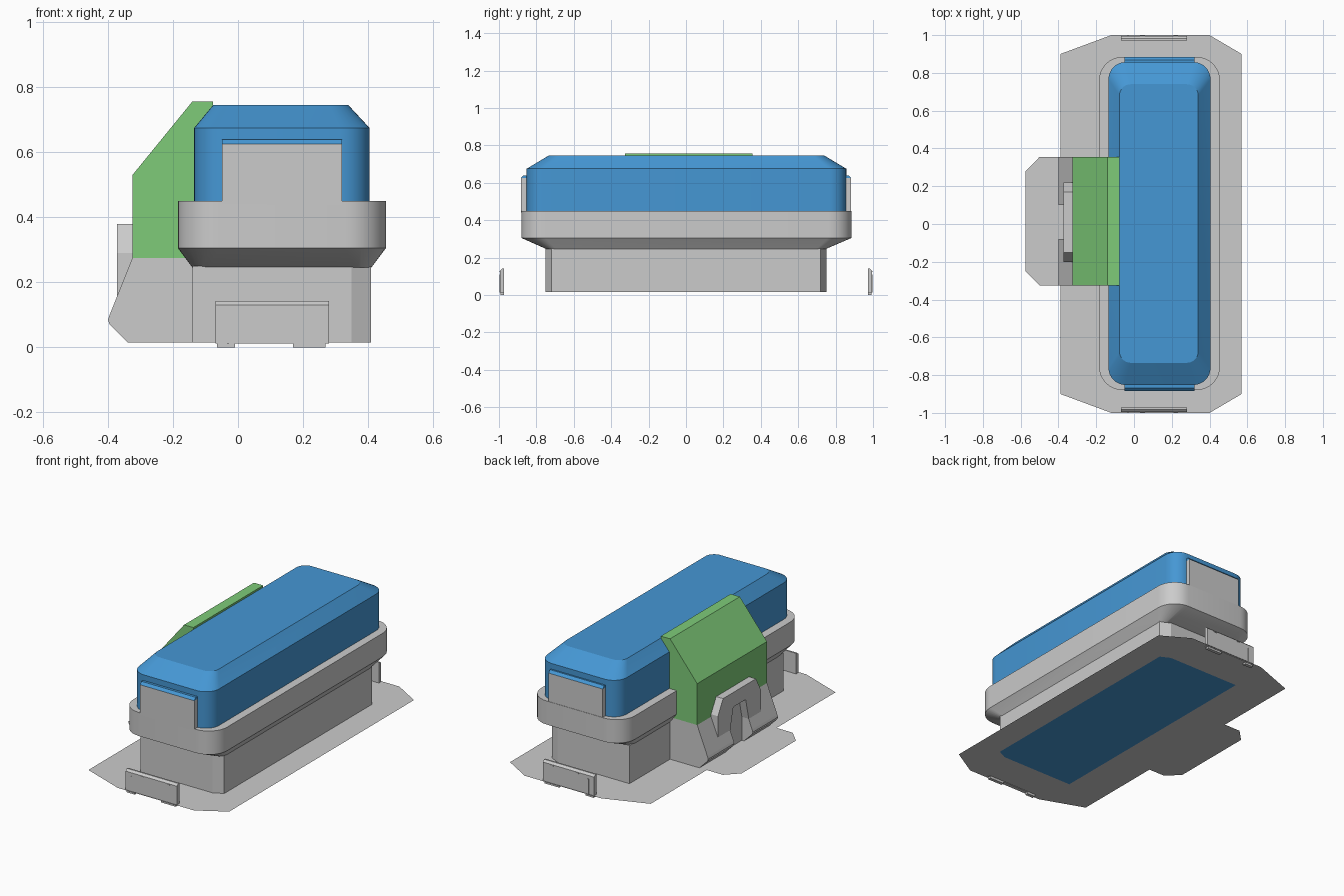
import bpy, bmesh, math

if "Cube" in bpy.data.objects:
    bpy.data.objects.remove(bpy.data.objects["Cube"])


def material(name, color):
    m = bpy.data.materials.new(name)
    m.diffuse_color = color
    m.use_nodes = True
    m.node_tree.nodes["Principled BSDF"].inputs["Base Color"].default_value = m.diffuse_color
    return m


BLUE = material("blue", (0.06, 0.31, 0.66, 1))
GREEN = material("green", (0.21, 0.6, 0.19, 1))


def finish(bm, name, mat=None, smooth=False):
    bmesh.ops.recalc_face_normals(bm, faces=bm.faces)
    me = bpy.data.meshes.new(name)
    bm.to_mesh(me)
    bm.free()
    ob = bpy.data.objects.new(name, me)
    bpy.context.collection.objects.link(ob)
    if mat:
        me.materials.append(mat)
    if smooth:
        bpy.ops.object.select_all(action='DESELECT')
        ob.select_set(True)
        bpy.context.view_layer.objects.active = ob
        bpy.ops.object.shade_smooth_by_angle(angle=math.radians(25))
    return ob


def loft(name, rings, mat=None, smooth=False):
    """Closed solid through rings of equal point count."""
    bm = bmesh.new()
    loops = [[bm.verts.new(p) for p in ring] for ring in rings]
    n = len(loops[0])
    for a, b in zip(loops, loops[1:]):
        for i in range(n):
            j = (i + 1) % n
            bm.faces.new((a[i], a[j], b[j], b[i]))
    bm.faces.new(loops[0])
    bm.faces.new(loops[-1])
    return finish(bm, name, mat, smooth)


def sheet(name, pts, z, mat=None):
    bm = bmesh.new()
    bm.faces.new([bm.verts.new((x, y, z)) for x, y in pts])
    return finish(bm, name, mat)


def prism_y(name, profile, y0, y1, mat=None):
    return loft(name, [[(x, y, z) for x, z in profile] for y in (y0, y1)], mat)


def prism_x(name, profile, x0, x1, mat=None):
    return loft(name, [[(x, y, z) for y, z in profile] for x in (x0, x1)], mat)


def box(name, x0, x1, y0, y1, z0, z1, mat=None):
    return prism_y(name, [(x0, z0), (x1, z0), (x1, z1), (x0, z1)], y0, y1, mat)


def round_rect(x0, x1, y0, y1, r, z, seg=8):
    pts = []
    for k, (cx, cy) in enumerate([(x1 - r, y1 - r), (x0 + r, y1 - r),
                                  (x0 + r, y0 + r), (x1 - r, y0 + r)]):
        for i in range(seg + 1):
            a = math.pi / 2 * (k + i / seg)
            pts.append((cx + r * math.cos(a), cy + r * math.sin(a), z))
    return pts


# Thin ground plate with side tab, and the blue footprint under it
sheet("ground_plate", [(0.57, -0.9), (0.57, 0.9), (0.40, 1), (-0.12, 1),
                       (-0.39, 0.9), (-0.39, 0.355), (-0.50, 0.355),
                       (-0.575, 0.28), (-0.575, -0.25), (-0.50, -0.325),
                       (-0.39, -0.325), (-0.39, -0.9), (-0.12, -1), (0.40, -1)], 0.015)
foot = [(0.41, -0.72), (0.41, 0.72), (0.35, 0.75), (-0.14, 0.75),
        (-0.14, -0.75), (0.35, -0.75)]
sheet("footprint", foot, 0.012, BLUE)

# Lower wall, flared band and blue upper body
loft("lower_wall", [[(x, y, z) for x, y in foot] for z in (0.015, 0.25)])
loft("body_band", [round_rect(-0.14, 0.41, -0.745, 0.745, 0.05, 0.245),
                   round_rect(-0.185, 0.455, -0.88, 0.885, 0.125, 0.305),
                   round_rect(-0.185, 0.455, -0.88, 0.885, 0.125, 0.45)], smooth=True)
loft("upper_body", [round_rect(-0.135, 0.405, -0.852, 0.857, 0.09, 0.44),
                    round_rect(-0.135, 0.405, -0.852, 0.857, 0.09, 0.675),
                    round_rect(-0.077, 0.34, -0.735, 0.74, 0.06, 0.745)],
     BLUE, smooth=True)

# End plates with blue caps, and the ground clips beyond them
for s, end in ((-1, "front"), (1, "back")):
    prism_x(end + "_end_plate", [(s * 0.84, 0.44), (s * 0.883, 0.44),
                                 (s * 0.883, 0.625), (s * 0.84, 0.625)], -0.05, 0.32)
    prism_x(end + "_end_cap", [(s * 0.84, 0.625), (s * 0.883, 0.625),
                               (s * 0.868, 0.64), (s * 0.84, 0.64)], -0.05, 0.32, BLUE)
    prism_x(end + "_clip", [(s * 0.972, 0.012), (s * 0.995, 0.012), (s * 0.995, 0.13),
                            (s * 0.982, 0.142), (s * 0.972, 0.142)], -0.07, 0.28)
    for x0, x1 in ((-0.065, -0.01), (0.17, 0.27)):
        box(end + "_clip_foot", x0, x1, *sorted((s * 0.972, s * 0.992)), 0, 0.014)
    box(end + "_clip_rib", -0.034, -0.028, *sorted((s * 0.99, s * 0.998)), 0.012, 0.11)
    for x in (0.045, 0.22):
        box(end + "_clip_stud", x - 0.012, x + 0.012,
            *sorted((s * 0.985, s * 0.998)), 0.123, 0.129)

# Green side hood
prism_y("side_hood", [(-0.325, 0.275), (-0.325, 0.53), (-0.14, 0.757), (-0.077, 0.757),
                      (-0.077, 0.68), (-0.12, 0.275)], -0.325, 0.355, GREEN)

# Grey side foot: recessed core plus two sloped feet
prism_y("foot_core", [(-0.325, 0.275), (-0.325, 0.015), (-0.13, 0.015), (-0.13, 0.275)],
        -0.325, 0.355)
slope = [(-0.325, 0.275), (-0.395, 0.10), (-0.40, 0.085), (-0.395, 0.07),
         (-0.34, 0.015), (-0.32, 0.015), (-0.32, 0.275)]
prism_y("left_foot", slope, 0.10, 0.355)
prism_y("right_foot", slope, -0.325, -0.08)

# Arched clasp standing in front of the hood
arch = [(0.22, 0.16), (0.22, 0.29), (0.17, 0.38), (-0.15, 0.38), (-0.20, 0.29),
        (-0.20, 0.16), (-0.08, 0.16), (-0.05, 0.29), (0.07, 0.29), (0.10, 0.16)]
loft("clasp", [[(x, y, z) for y, z in arch] for x in (-0.372, -0.325)])
